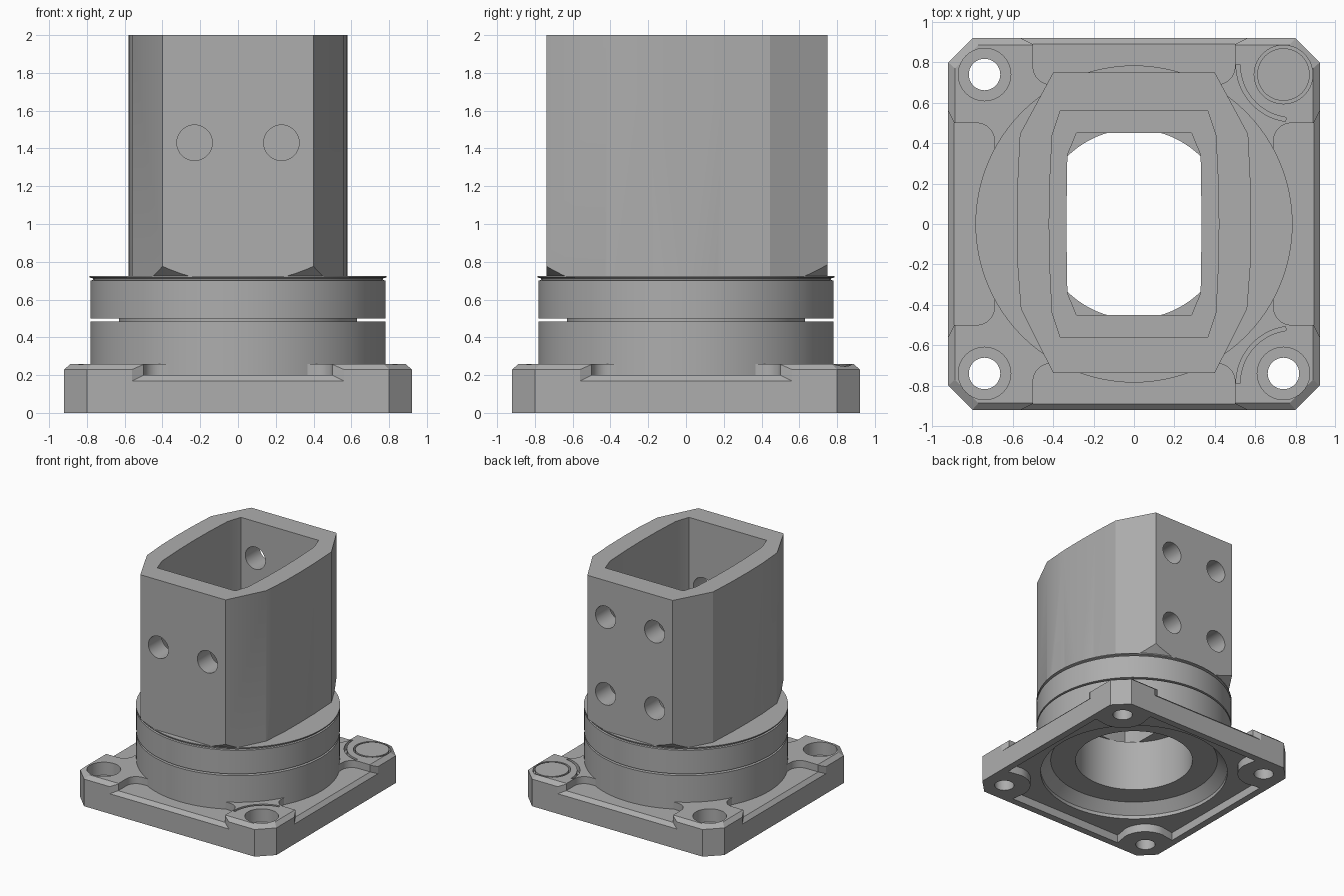
import bpy, bmesh
from math import sin, cos, pi, radians

cube = bpy.data.objects.get("Cube")
if cube:
    bpy.data.objects.remove(cube, do_unlink=True)

gray = bpy.data.materials.new("machined_gray")
gray.use_nodes = True
gray.diffuse_color = (0.42, 0.42, 0.42, 1)
gray.node_tree.nodes["Principled BSDF"].inputs["Base Color"].default_value = (0.42, 0.42, 0.42, 1)


def finish(name, bm):
    bmesh.ops.recalc_face_normals(bm, faces=bm.faces)
    mesh = bpy.data.meshes.new(name)
    bm.to_mesh(mesh)
    bm.free()
    mesh.materials.append(gray)
    obj = bpy.data.objects.new(name, mesh)
    bpy.context.collection.objects.link(obj)
    return obj


def loft(name, sections):
    """Join (outline, z) sections of equal point count and cap both ends."""
    bm = bmesh.new()
    rings = [[bm.verts.new((x, y, z)) for x, y in pts] for pts, z in sections]
    for a, b in zip(rings, rings[1:]):
        for i in range(len(a)):
            j = (i + 1) % len(a)
            bm.faces.new((a[i], a[j], b[j], b[i]))
    bm.faces.new(rings[0])
    bm.faces.new(rings[-1])
    return finish(name, bm)


def prism(name, pts, z0, z1):
    return loft(name, [(pts, z0), (pts, z1)])


def lathe(name, profile, closed=True, steps=96):
    """Revolve a closed (radius, z) profile into a ring, or an open one into a capped solid."""
    if not closed:
        return loft(name, [(arc(0, 0, r, 0, 360, steps)[:-1], z) for r, z in profile])
    bm = bmesh.new()
    rings = [[bm.verts.new((r * cos(2 * pi * k / steps), r * sin(2 * pi * k / steps), z))
              for r, z in profile] for k in range(steps)]
    n = len(profile)
    for k in range(steps):
        a, b = rings[k], rings[(k + 1) % steps]
        for i in range(n):
            bm.faces.new((a[i], a[(i + 1) % n], b[(i + 1) % n], b[i]))
    return finish(name, bm)


def arc(cx, cy, r, a0, a1, n=10):
    return [(cx + r * cos(radians(a0 + (a1 - a0) * i / n)),
             cy + r * sin(radians(a0 + (a1 - a0) * i / n))) for i in range(n + 1)]


def disc(x, y, r, z0, z1):
    return prism("disc_cutter", arc(x, y, r, 0, 360, 40)[:-1], z0, z1)


def boolean(obj, cutter, op='DIFFERENCE'):
    mod = obj.modifiers.new("cut", 'BOOLEAN')
    mod.operation, mod.solver, mod.object = op, 'EXACT', cutter
    bpy.context.view_layer.objects.active = obj
    bpy.ops.object.modifier_apply(modifier=mod.name)
    bpy.data.objects.remove(cutter, do_unlink=True)


def mirrored(half):
    """Complete an outline given on +x, running from back to front."""
    return half + [(-x, y) for x, y in reversed(half)]


def turn(pts, k):
    for _ in range(k):
        pts = [(-p[1], p[0], *p[2:]) for p in pts]
    return pts


# Base plate with clipped corners and a chamfered top edge
W, C, H = 0.92, 0.80, 0.26
outline = [p for k in range(4) for p in turn([(W, C), (C, W)], k)]
small = [(x * 0.963, y * 0.963) for x, y in outline]
base = loft("base_plate", [(outline, 0), (outline, 0.23), (small, H)])

# Side pockets between the corner pads, with a sloped outer lip
for k in range(4):
    pocket = [(0.5, -1.1)] + arc(0.41, -0.78, 0.09, 0, 90, 8) \
        + arc(-0.41, -0.78, 0.09, 90, 180, 8) + [(-0.5, -1.1)]
    boolean(base, prism("pocket_cutter", turn(pocket, k), 0.2, 0.4))
    bm = bmesh.new()
    lip = [(s * x, y, z) for s in (-1, 1) for x, y, z0 in ((0.5, -0.89, 0.2), (0.62, -0.95, 0.14))
           for z in (z0, 0.4)]
    for p in turn(lip, k):
        bm.verts.new(p)
    bmesh.ops.convex_hull(bm, input=bm.verts)
    boolean(base, finish("lip_cutter", bm))

# Underside recess that leaves round bosses at the corners
recess = [p for k in range(4) for p in turn(
    [(0.86, 0.55)] + arc(0.74, 0.74, 0.21, 270, 180) + [(0.55, 0.86)], k)]
boolean(base, prism("recess_cutter", recess, -0.1, 0.07))
boolean(base, disc(0, 0, 0.765, -0.1, 0.5))

# Corner holes: three counterbored, one blind under a round plug
P = 0.74
for x, y in ((-P, -P), (P, -P), (-P, P)):
    boolean(base, disc(x, y, 0.13, 0.15, 0.5))
    boolean(base, disc(x, y, 0.078, -0.1, 0.5))
boolean(base, disc(P, P, 0.078, -0.1, 0.15))
boolean(base, disc(P, P, 0.145, 0.22, 0.5))
plug = disc(P, P, 0.13, 0.2, H)
plug.name = "corner_plug"

# Curved relief grooves around the two pads on the +x side
for s in (-1, 1):
    band = arc(0.79, 0.79, 0.285, 180, 262, 16) + arc(0.79, 0.79, 0.265, 262, 180, 16)
    boolean(base, prism("groove_cutter", [(x, s * y) for x, y in band], 0.21, 0.4))

# Round collar with a seal groove and a stepped bore
collar = lathe("collar", [
    (0.75, 0.07), (0.75, 0.1), (0.67, 0.18), (0.47, 0.18), (0.47, 0.62), (0.55, 0.62),
    (0.55, 0.725), (0.785, 0.725), (0.785, 0.717), (0.768, 0.712), (0.768, 0.703),
    (0.782, 0.7), (0.782, 0.5), (0.63, 0.5), (0.63, 0.485), (0.782, 0.485), (0.782, 0.07)])

# Upright socket: faceted outside, corners relieved by a cone above the collar
outer = mirrored([(0.4, 0.75), (0.565, 0.445), (0.577, 0.2), (0.58, 0), (0.577, -0.2),
                  (0.56, -0.42), (0.4, -0.738)])
inner = mirrored([(0.365, 0.56), (0.405, 0.44), (0.417, 0.2), (0.42, 0), (0.417, -0.2),
                  (0.405, -0.44), (0.365, -0.56)])
throat = mirrored([(0.285, 0.45), (0.33, 0.34), (0.335, 0), (0.33, -0.34), (0.285, -0.45)])
socket = prism("socket", outer, 0.62, 2)
boolean(socket, lathe("cone_cutter", [(0.6, 0.5), (0.6, 0.722), (0.78, 0.722), (0.9, 0.83),
                                      (0.9, 2.2)], closed=False), 'INTERSECT')
boolean(socket, prism("inner_cutter", inner, 0.85, 2.2))
boolean(socket, prism("throat_cutter", throat, 0.5, 1))

# Screw holes: one row in the front wall, two rows in the back wall
for side, heights in ((-1, (1.43,)), (1, (1.69, 1.04))):
    for z in heights:
        for x in (-0.23, 0.23):
            drill = disc(0, 0, 0.094, -0.2, 0.2)
            drill.rotation_euler.x = pi / 2
            drill.location = (x, side * 0.67, z)
            boolean(socket, drill)

for obj in (base, plug, collar, socket):
    bpy.ops.object.select_all(action='DESELECT')
    obj.select_set(True)
    bpy.context.view_layer.objects.active = obj
    bpy.ops.object.shade_smooth_by_angle(angle=radians(25))
